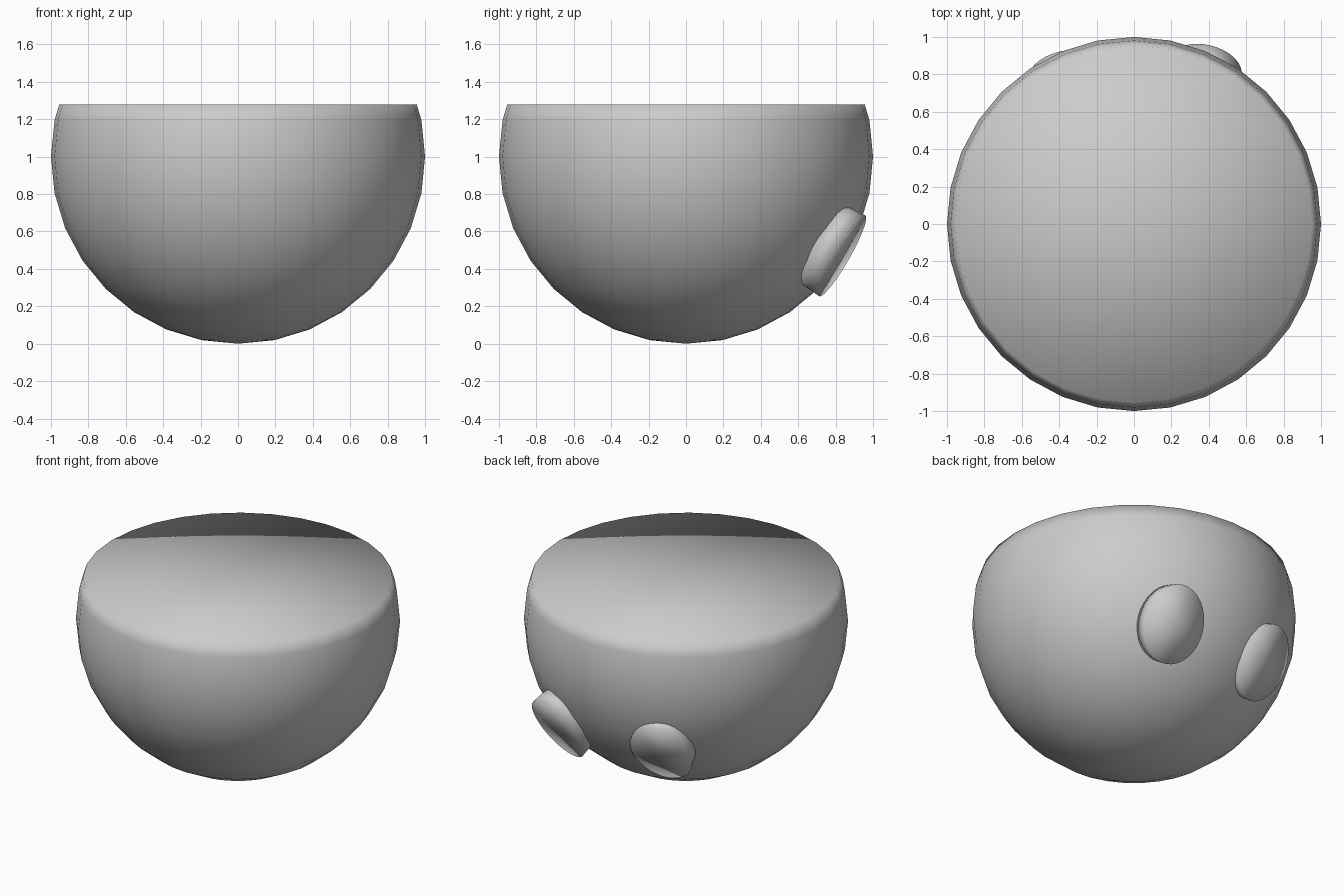
import bpy, bmesh
from mathutils import Matrix, Vector

if "Cube" in bpy.data.objects:
    bpy.data.objects.remove(bpy.data.objects["Cube"])

RIM_Z = 1.28


def add_object(name, bm):
    bmesh.ops.recalc_face_normals(bm, faces=bm.faces)
    for f in bm.faces:
        f.smooth = True
    mesh = bpy.data.meshes.new(name)
    bm.to_mesh(mesh)
    bm.free()
    obj = bpy.data.objects.new(name, mesh)
    bpy.context.collection.objects.link(obj)
    return obj


# Rounded body: a sphere sliced flat near the top and closed with a fan
bm = bmesh.new()
bmesh.ops.create_uvsphere(bm, u_segments=32, v_segments=16, radius=1,
                          matrix=Matrix.Translation((0, 0, 1)))
cut = bmesh.ops.bisect_plane(bm, geom=bm.verts[:] + bm.edges[:] + bm.faces[:],
                             plane_co=(0, 0, RIM_Z), plane_no=(0, 0, 1),
                             clear_outer=True)
rim = [e for e in bm.edges if e.is_boundary]
cap = bmesh.ops.contextual_create(bm, geom=rim)["faces"]
bmesh.ops.poke(bm, faces=cap)
add_object("body", bm)


# Oval pads on the lower back, pointing outwards and down
def add_pad(name, side, inset):
    normal = Vector((0.2 * side, 0.84, -0.49)).normalized()
    thickness = 0.125
    centre = Vector((0.38 * side, 0.835, 0.47)) - normal * (inset + thickness / 2)
    rotation = normal.to_track_quat('Z', 'Y').to_matrix().to_4x4()
    pad = bmesh.new()
    bmesh.ops.create_cone(pad, cap_ends=True, cap_tris=True, segments=32,
                          radius1=0.96, radius2=1, depth=thickness)
    bmesh.ops.scale(pad, vec=(0.2, 0.25, 1), verts=pad.verts)
    bmesh.ops.transform(pad, verts=pad.verts,
                        matrix=Matrix.Translation(centre) @ rotation)
    add_object(name, pad)


add_pad("right_pad", 1, 0)
add_pad("left_pad", -1, 0.04)
